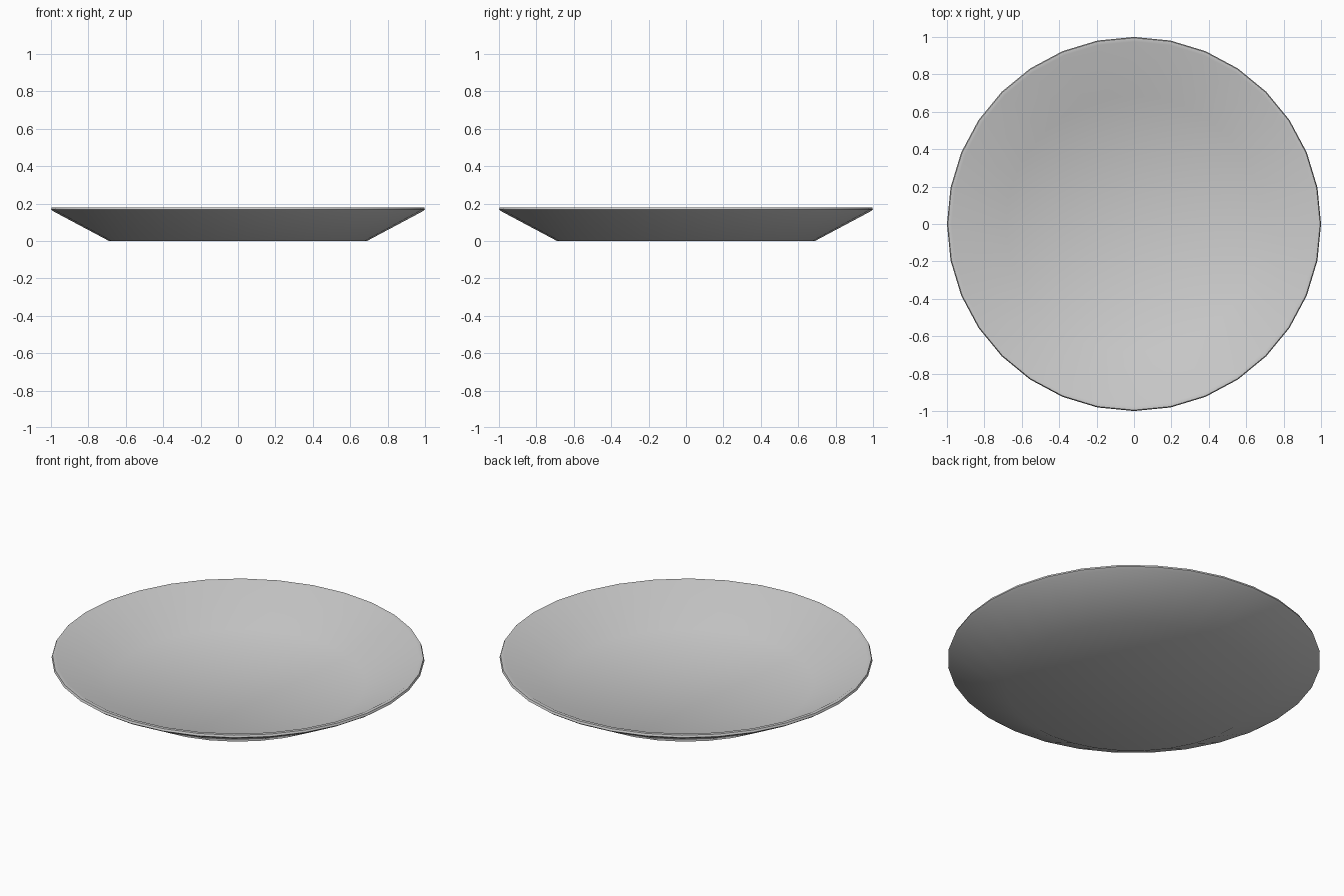
import bpy, bmesh, math

if "Cube" in bpy.data.objects:
    bpy.data.objects.remove(bpy.data.objects["Cube"])

SIDES = 32
# Plate section (radius, height): underside, rounded rim, inner wall, floor
PROFILE = [(0.69, 0.0), (0.985, 0.157), (1.0, 0.168), (0.995, 0.18),
           (0.975, 0.18), (0.685, 0.025)]


def lathe(name, profile, z_start, z_end):
    """Revolve a profile and close both ends with a centre fan."""
    bm = bmesh.new()
    rings = [[bm.verts.new((r * math.cos(2 * math.pi * i / SIDES),
                            r * math.sin(2 * math.pi * i / SIDES), z))
              for i in range(SIDES)] for r, z in profile]
    low, high = bm.verts.new((0, 0, z_start)), bm.verts.new((0, 0, z_end))
    for i in range(SIDES):
        j = (i + 1) % SIDES
        for a, b in zip(rings, rings[1:]):
            bm.faces.new((a[i], a[j], b[j], b[i]))
        bm.faces.new((low, rings[0][j], rings[0][i]))
        bm.faces.new((high, rings[-1][i], rings[-1][j]))
    bmesh.ops.recalc_face_normals(bm, faces=bm.faces)
    mesh = bpy.data.meshes.new(name)
    bm.to_mesh(mesh)
    bm.free()
    obj = bpy.data.objects.new(name, mesh)
    bpy.context.collection.objects.link(obj)
    return obj


# Shallow round plate, smooth with a crisp rim
plate = lathe("plate", PROFILE, 0.0, 0.025)
bpy.context.view_layer.objects.active = plate
plate.select_set(True)
bpy.ops.object.shade_smooth_by_angle(angle=math.radians(30))
